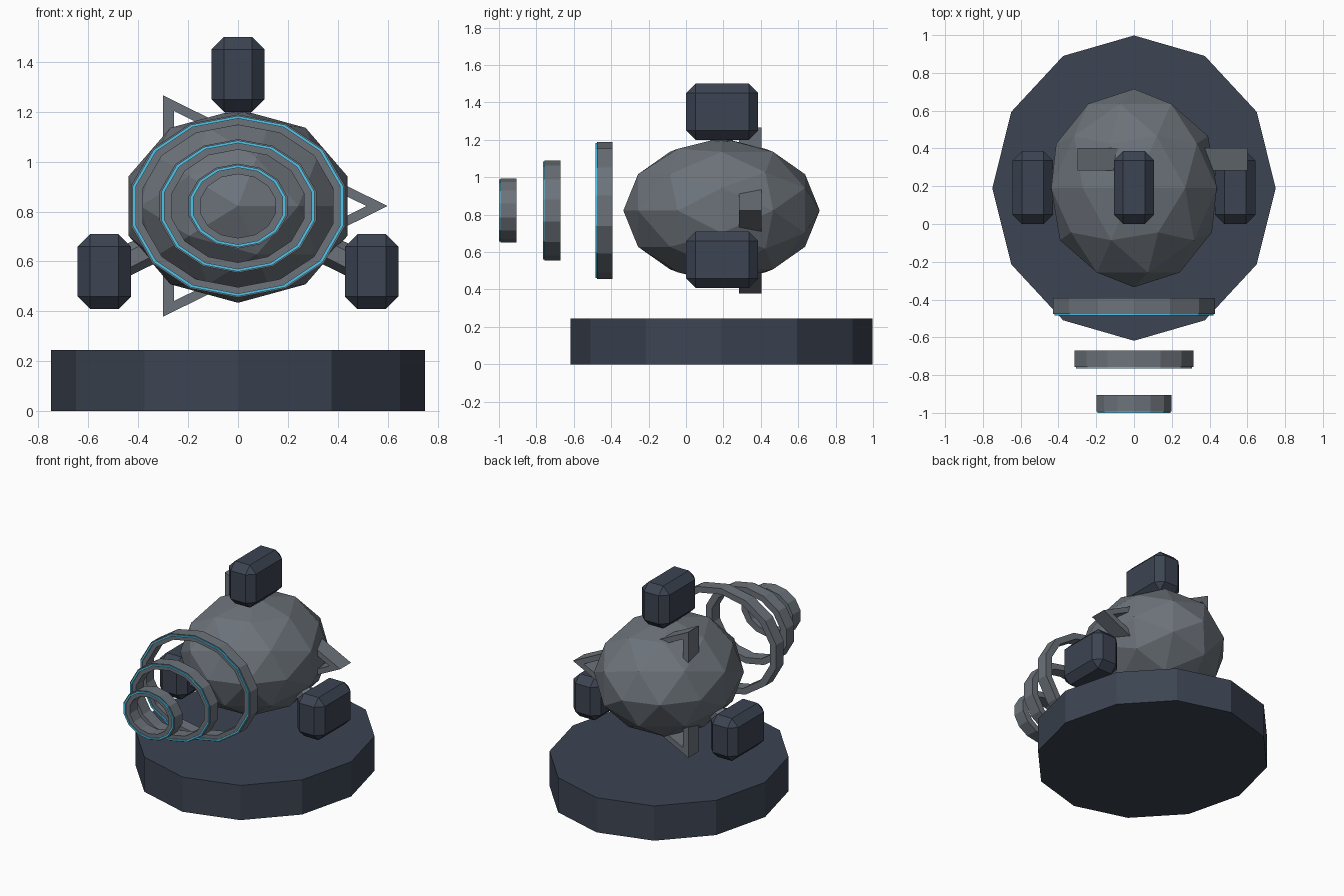
import bpy, bmesh
from math import pi, cos, sin
from mathutils import Vector

if "Cube" in bpy.data.objects:
    bpy.data.objects.remove(bpy.data.objects["Cube"])


def material(name, rgb):
    m = bpy.data.materials.new(name)
    m.diffuse_color = (*rgb, 1)
    m.use_nodes = True
    m.node_tree.nodes["Principled BSDF"].inputs["Base Color"].default_value = m.diffuse_color
    return m


GREY = material("slate_grey", (0.15, 0.17, 0.195))
DARK = material("dark_slate", (0.045, 0.058, 0.085))
BLUE = material("glow_blue", (0.08, 0.55, 0.8))
CY, CZ = 0.19, 0.822      # centre axis of the body
SQUASH = 0.388 / 0.46     # height to width ratio of the round parts


def finish(bm, name, mat):
    bmesh.ops.recalc_face_normals(bm, faces=bm.faces)
    me = bpy.data.meshes.new(name)
    bm.to_mesh(me)
    bm.free()
    me.materials.append(mat)
    ob = bpy.data.objects.new(name, me)
    bpy.context.collection.objects.link(ob)
    return ob


def ring(name, n, rx, rz, wx, wz, y0, y1, mat, phase=0.0):
    """Flat-sided ring around the y axis with a rectangular section."""
    bm = bmesh.new()
    loops = []
    for i in range(n):
        c, s = cos(phase + 2 * pi * i / n), sin(phase + 2 * pi * i / n)
        loops.append([bm.verts.new((x * c, y, CZ + z * s)) for x, z, y in
                      ((rx, rz, y0), (rx, rz, y1),
                       (rx - wx, rz - wz, y1), (rx - wx, rz - wz, y0))])
    for i in range(n):
        a, b = loops[i], loops[(i + 1) % n]
        for j in range(4):
            k = (j + 1) % 4
            bm.faces.new((a[j], a[k], b[k], b[j]))
    return finish(bm, name, mat)


# Base disc, twelve sides
bpy.ops.mesh.primitive_cylinder_add(vertices=12, radius=1, depth=1, location=(0, CY, 0.1225))
base = bpy.context.object
base.name = "base"
base.scale = (0.75, 0.808, 0.245)
base.data.materials.append(DARK)

# Faceted body, poles pointing forward and back
bpy.ops.mesh.primitive_ico_sphere_add(subdivisions=2, radius=1, location=(0, CY, CZ),
                                      rotation=(pi / 2, 0, 0))
body = bpy.context.object
body.name = "body"
body.scale = (0.461, 0.388, 0.525)
body.data.materials.append(GREY)

# Triangular frame through the body, only its tips show
ring("triangle_frame", 3, 0.6, 0.512, 0.085, 0.085 * SQUASH, 0.283, 0.403, GREY)

# Floating front rings with a glowing rim on each front face
for label, rx, rz, y0, y1 in (("large", 0.44, 0.367, -0.485, -0.393),
                              ("middle", 0.322, 0.268, -0.765, -0.67),
                              ("small", 0.204, 0.17, -1.0, -0.905)):
    ring(label + "_ring", 14, rx, rz, 0.05, 0.042, y0 + 0.008, y1, GREY, pi / 2)
    ring(label + "_ring_glow", 14, rx - 0.007, rz - 0.005, 0.013, 0.011,
         y0, y0 + 0.012, BLUE, pi / 2)

# Three chamfered pods, each on a short arm from the body
for label, x, z in (("top", 0, 1.35), ("left", -0.536, 0.559), ("right", 0.536, 0.559)):
    bm = bmesh.new()
    bmesh.ops.create_cube(bm, size=1)
    bmesh.ops.scale(bm, verts=bm.verts, vec=(0.214, 0.214, 0.214))
    bmesh.ops.bevel(bm, geom=bm.edges[:], offset=0.05, segments=1, affect='EDGES')
    # push the corners apart to the final size so the chamfers stay even
    for v in bm.verts:
        v.co.y += 0.086 * (1 if v.co.y > 0 else -1)
        v.co.z += 0.043 * (1 if v.co.z > 0 else -1)
        v.co += Vector((x, 0.193, z))
    finish(bm, label + "_pod", DARK)

    start, end = Vector((0, CY, CZ)), Vector((x, CY, z))
    d = end - start
    bpy.ops.mesh.primitive_cylinder_add(vertices=6, radius=0.06, depth=d.length,
                                        location=(start + end) / 2)
    arm = bpy.context.object
    arm.name = label + "_arm"
    arm.rotation_euler = d.to_track_quat('Z', 'Y').to_euler()
    arm.data.materials.append(GREY)
